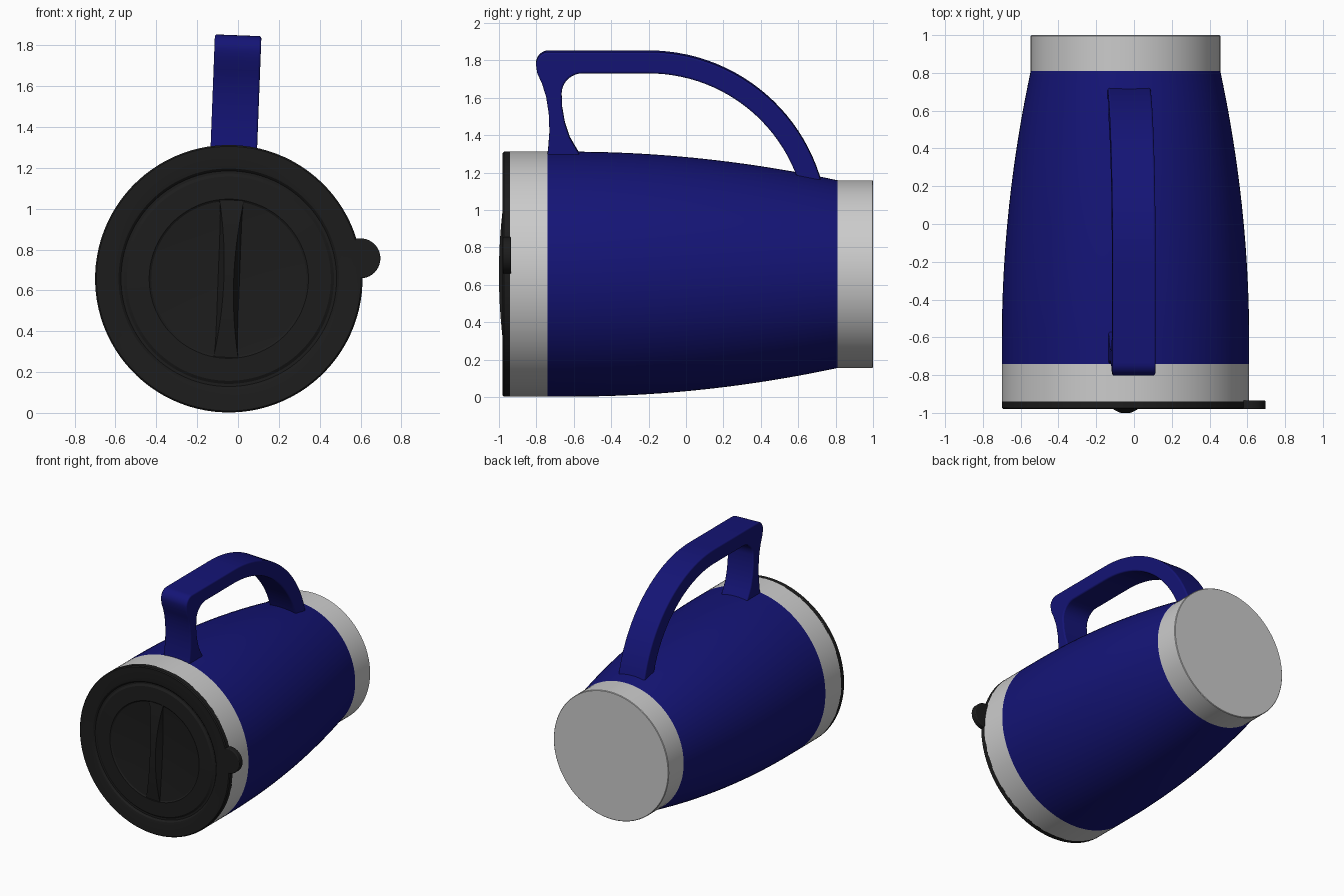
import bpy, bmesh, math

if "Cube" in bpy.data.objects:
    bpy.data.objects.remove(bpy.data.objects["Cube"])

AXIS = (-0.045, 0, 0.657)      # jug axis runs along y
TILT = math.radians(2.2)       # whole jug is rolled slightly about its axis
SEG = 96


def material(name, rgb):
    m = bpy.data.materials.new(name)
    m.diffuse_color = (*rgb, 1)
    m.use_nodes = True
    m.node_tree.nodes["Principled BSDF"].inputs["Base Color"].default_value = m.diffuse_color
    return m


BLUE = material("navy", (0.007, 0.007, 0.18))
BLACK = material("black", (0.012, 0.012, 0.012))


def finish(name, bm, mat=None, bevel=0, angle=30):
    bmesh.ops.recalc_face_normals(bm, faces=bm.faces)
    me = bpy.data.meshes.new(name)
    bm.to_mesh(me)
    bm.free()
    ob = bpy.data.objects.new(name, me)
    bpy.context.collection.objects.link(ob)
    ob.location = AXIS
    ob.rotation_euler = (0, TILT, 0)
    if mat:
        me.materials.append(mat)
    if bevel:
        mod = ob.modifiers.new("bevel", "BEVEL")
        mod.width, mod.segments = bevel, 3
        mod.limit_method, mod.angle_limit = "ANGLE", math.radians(50)
    bpy.ops.object.select_all(action="DESELECT")
    ob.select_set(True)
    bpy.context.view_layer.objects.active = ob
    bpy.ops.object.shade_smooth_by_angle(angle=math.radians(angle))
    return ob


def lathe(name, profile, mat=None):
    """Revolve (radius, y) points about the y axis; end rings are capped."""
    bm = bmesh.new()
    rings = []
    for r, y in profile:
        rings.append([bm.verts.new((r * math.cos(a), y, r * math.sin(a)))
                      for a in (2 * math.pi * i / SEG for i in range(SEG))])
    for a, b in zip(rings, rings[1:]):
        for i in range(SEG):
            j = (i + 1) % SEG
            bm.faces.new((a[i], a[j], b[j], b[i]))
    bm.faces.new(rings[0])
    bm.faces.new(rings[-1])
    return finish(name, bm, mat, angle=25)


def prism(name, outline, axis, lo, hi, mat, bevel=0):
    """Extrude a closed 2D outline: (y, z) along x or (x, z) along y."""
    bm = bmesh.new()
    place = (lambda u, v, t: (t, u, v)) if axis == "x" else (lambda u, v, t: (u, t, v))
    a, b = [[bm.verts.new(place(u, v, t)) for u, v in outline] for t in (lo, hi)]
    bm.faces.new(a)
    bm.faces.new(b)
    n = len(a)
    for i in range(n):
        j = (i + 1) % n
        bm.faces.new((a[i], a[j], b[j], b[i]))
    return finish(name, bm, mat, bevel)


def arc(cx, cy, r, a0, a1, n):
    return [(cx + r * math.cos(math.radians(a0 + (a1 - a0) * i / n)),
             cy + r * math.sin(math.radians(a0 + (a1 - a0) * i / n))) for i in range(n + 1)]


# bulging painted body
body = [(0.655, -0.74)]
for i in range(21):
    t = i / 20
    body.append((0.655 - 0.153 * t ** 2, -0.62 + 1.43 * t))
lathe("body", body, BLUE)

# steel bands at mouth and base
lathe("mouth_band", [(0.655, -0.94), (0.655, -0.74)])
lathe("base_band", [(0.502, 0.81), (0.502, 0.996), (0.498, 1.0)])

# lid with rim, groove, plateau and shallow dish
lathe("lid", [(0.655, -0.935), (0.655, -0.973), (0.648, -0.98), (0.56, -0.98),
              (0.54, -0.976), (0.528, -0.964), (0.515, -0.964), (0.50, -0.974),
              (0.39, -0.977), (0.38, -0.970), (0.25, -0.958), (0.10, -0.953),
              (0.02, -0.952)], BLACK)

# thumb tab on the lid edge
ta = math.radians(8.8) + TILT
tx, tz = 0.652 * math.cos(ta), 0.652 * math.sin(ta)
prism("lid_tab", arc(tx, tz, 0.098, 0, 352.5, 47), "y", -0.98, -0.935, BLACK, 0.006)

# waisted grip bar across the lid dish
bm = bmesh.new()
rows = []
N = 24
for i in range(N + 1):
    s = -1 + 2 * i / N
    z = 0.385 * s
    top = -1.0 + 0.025 * s * s
    w = 0.024 + 0.036 * s * s
    rows.append([bm.verts.new(p) for p in (
        (-w - 0.03 * (1 - s * s), -0.95, z), (-w, top, z),
        (w, top, z), (w + 0.03 * (1 - s * s), -0.95, z))])
for a, b in zip(rows, rows[1:]):
    for i in range(4):
        j = (i + 1) % 4
        bm.faces.new((a[i], a[j], b[j], b[i]))
bm.faces.new(rows[0])
bm.faces.new(rows[-1])
finish("lid_grip", bm, BLACK)

# handle: side profile in (y, z), outer edge then inner edge
outer = [(-0.745, 1.26), (-0.737, 1.33), (-0.73, 1.42), (-0.734, 1.52), (-0.748, 1.61),
         (-0.77, 1.68), (-0.795, 1.735)]
outer += arc(-0.735, 1.783, 0.067, 195, 90, 8)
outer += arc(-0.2, 0.89, 0.96, 90, 14.5, 24)
inner = arc(-0.2, 0.89, 0.845, 16.5, 90, 24)
inner += arc(-0.555, 1.625, 0.11, 90, 180, 8)
inner += [(-0.662, 1.55), (-0.648, 1.47), (-0.622, 1.39), (-0.59, 1.335), (-0.545, 1.26)]
outline = [(y, z - AXIS[2]) for y, z in outer + inner]
prism("handle", outline, "x", -0.114, 0.114, BLUE, 0.01)
